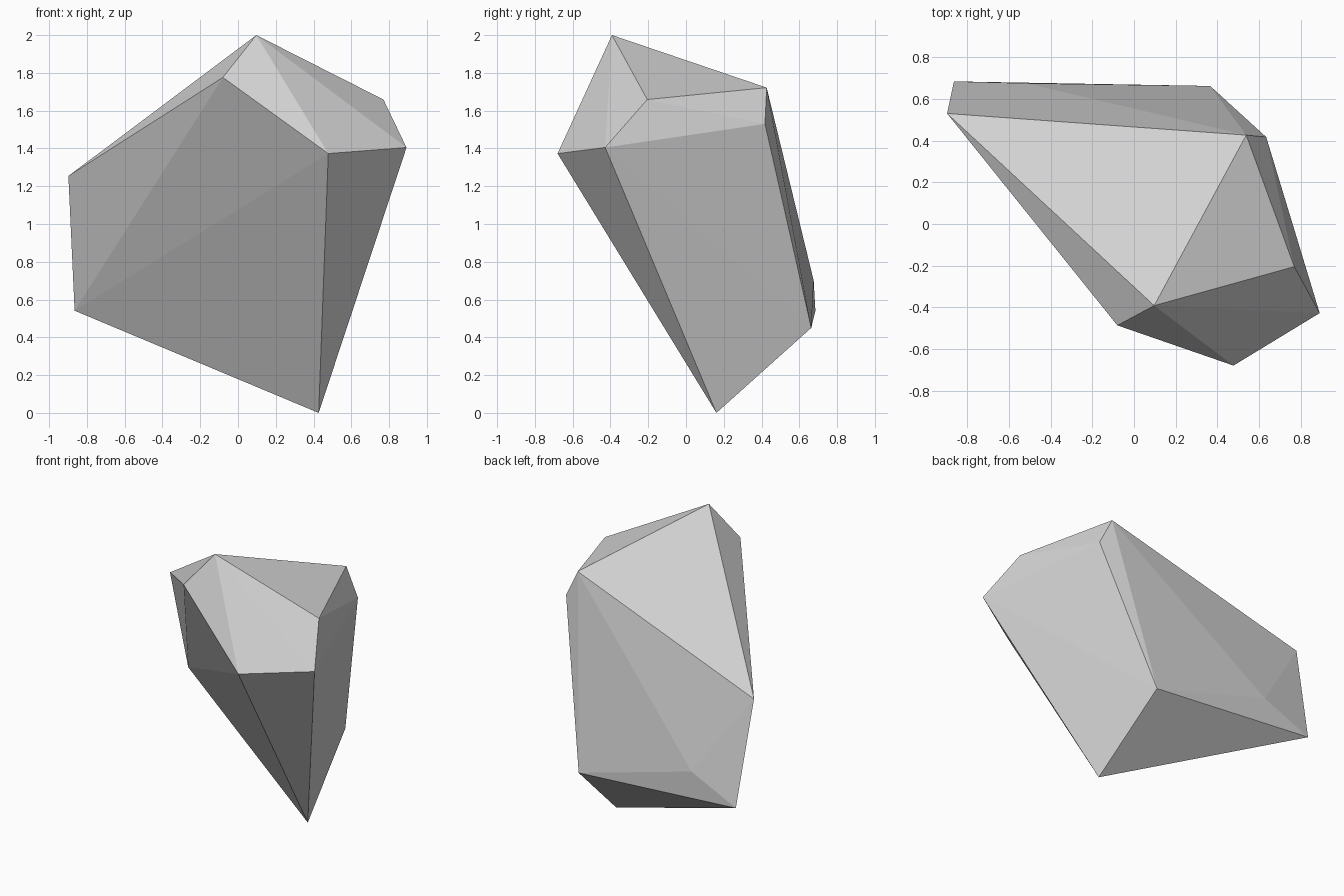
import bpy
import bmesh

cube = bpy.data.objects.get("Cube")
if cube:
    bpy.data.objects.remove(cube, do_unlink=True)

# Plain grey stone
stone = bpy.data.materials.new("grey_stone")
stone.use_nodes = True
grey = (0.64, 0.64, 0.64, 1.0)
stone.diffuse_color = grey
stone.node_tree.nodes["Principled BSDF"].inputs["Base Color"].default_value = grey

# Corner points of the boulder, grouped by region
crown = [(0.097, -0.392, 2.0), (-0.08, -0.487, 1.776), (0.77, -0.205, 1.659), (0.539, 0.427, 1.722)]
shoulder = [(0.478, -0.68, 1.373), (0.892, -0.428, 1.405), (0.635, 0.418, 1.53), (-0.898, 0.531, 1.254)]
base = [(-0.865, 0.685, 0.541), (-0.515, 0.676, 0.70), (0.366, 0.663, 0.45), (0.427, 0.161, 0.0)]

# The boulder is the flat-faced convex skin around its corners
bm = bmesh.new()
for corner in crown + shoulder + base:
    bm.verts.new(corner)
bmesh.ops.convex_hull(bm, input=bm.verts[:])
bmesh.ops.recalc_face_normals(bm, faces=bm.faces[:])

mesh = bpy.data.meshes.new("boulder")
bm.to_mesh(mesh)
bm.free()
mesh.materials.append(stone)
boulder = bpy.data.objects.new("boulder", mesh)
bpy.context.collection.objects.link(boulder)
